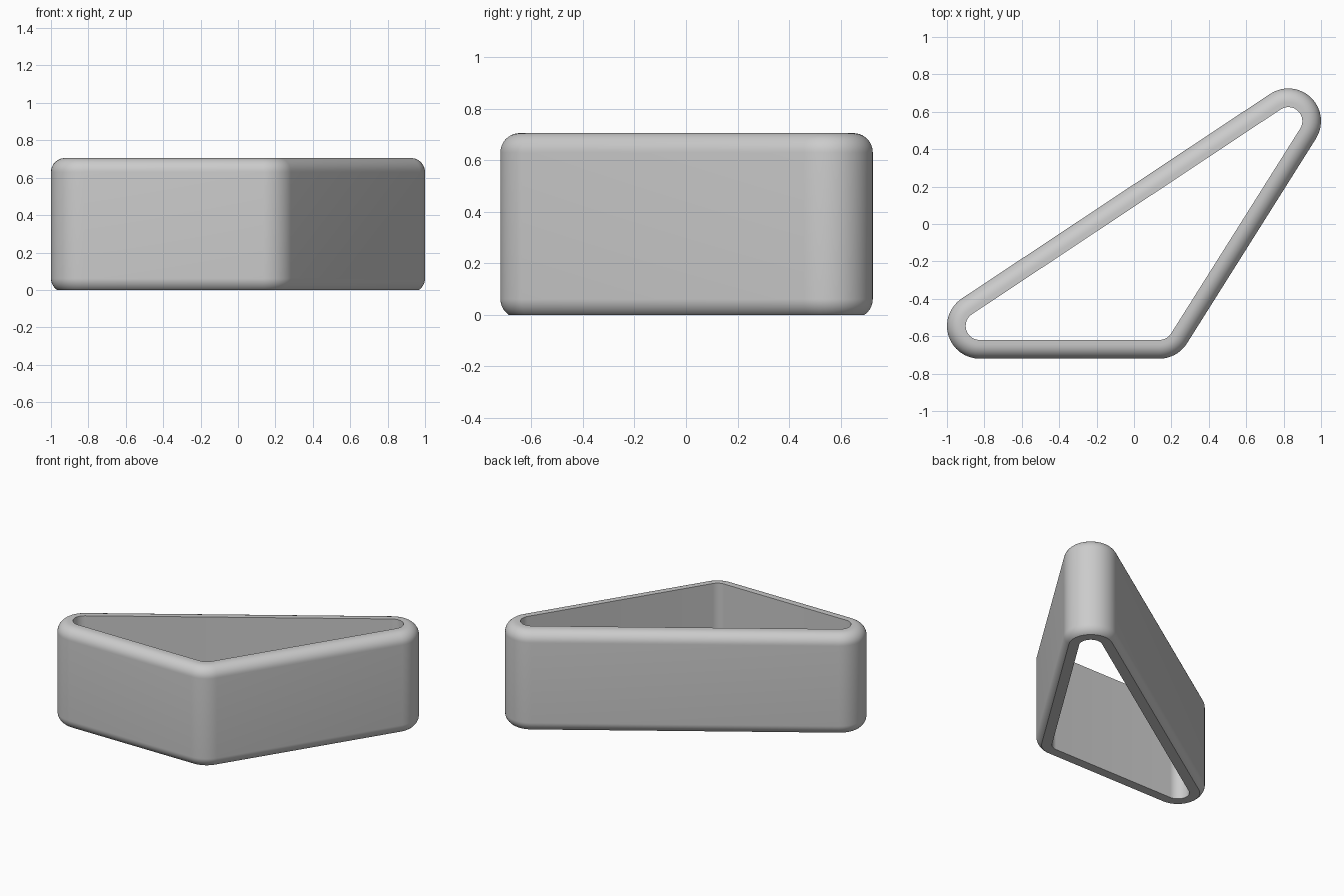
import bpy, bmesh, math
from mathutils import Vector

cube = bpy.data.objects.get("Cube")
if cube:
    bpy.data.objects.remove(cube, do_unlink=True)

HEIGHT, RADIUS, WALL, FILLET = 0.705, 0.175, 0.1, 0.075
BOTTOM_CENTRE = 0.062          # height of the lower fillet's centre, so its base is cut flat
ARC_STEPS, FILLET_STEPS = 16, 10
CORNERS = [Vector(c) for c in ((-0.825, -0.545), (0.135, -0.545), (0.825, 0.55))]


def rounded_triangle(inset):
    """Points of the triangular outline, moved inward by inset."""
    points = []
    for i, centre in enumerate(CORNERS):
        arriving = centre - CORNERS[i - 1]
        leaving = CORNERS[(i + 1) % 3] - centre
        start = math.atan2(-arriving.x, arriving.y)
        turn = (math.atan2(leaving.y, leaving.x) - math.atan2(arriving.y, arriving.x)) % math.tau
        for k in range(ARC_STEPS + 1):
            a = start + turn * k / ARC_STEPS
            points.append(centre + (RADIUS - inset) * Vector((math.cos(a), math.sin(a))))
    return points


# Wall cross-section as (inset, height): cut lower fillet, full upper fillet, plain inner face
low = -math.asin(BOTTOM_CENTRE / FILLET)
profile = []
for begin, end, z in ((low, 0, BOTTOM_CENTRE), (0, math.pi / 2, HEIGHT - FILLET)):
    for k in range(FILLET_STEPS + 1):
        a = begin + (end - begin) * k / FILLET_STEPS
        profile.append((FILLET * (1 - math.cos(a)), z + FILLET * math.sin(a)))
profile += [(WALL, HEIGHT), (WALL, 0)]

# Sweep the section around the triangle
bm = bmesh.new()
rings = [[bm.verts.new((p.x, p.y, z)) for p in rounded_triangle(inset)] for inset, z in profile]
for r, ring in enumerate(rings):
    upper = rings[(r + 1) % len(rings)]
    for i in range(len(ring)):
        j = (i + 1) % len(ring)
        bm.faces.new((ring[i], ring[j], upper[j], upper[i]))
bmesh.ops.recalc_face_normals(bm, faces=bm.faces)
mesh = bpy.data.meshes.new("triangular_ring")
bm.to_mesh(mesh)
bm.free()
ring_object = bpy.data.objects.new("triangular_ring", mesh)
bpy.context.collection.objects.link(ring_object)

# Plain grey finish
grey = bpy.data.materials.new("light_grey")
grey.use_nodes = True
colour = (0.6, 0.6, 0.6, 1)
grey.diffuse_color = colour
grey.node_tree.nodes["Principled BSDF"].inputs["Base Color"].default_value = colour
mesh.materials.append(grey)

# Smooth rounding with crisp inner edges
bpy.ops.object.select_all(action="DESELECT")
ring_object.select_set(True)
bpy.context.view_layer.objects.active = ring_object
bpy.ops.object.shade_smooth_by_angle(angle=math.radians(30))
